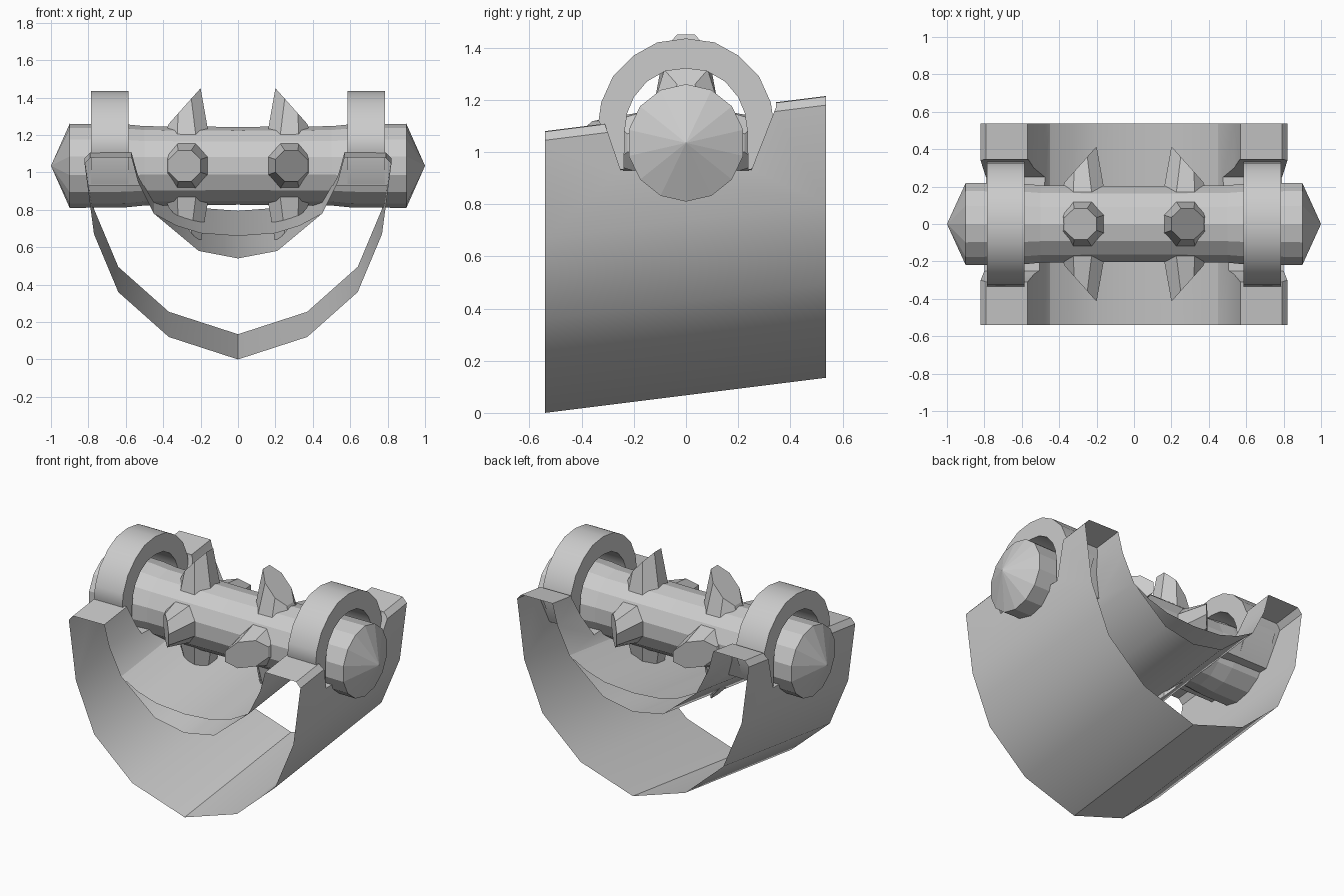
import bpy, bmesh, math
from mathutils import Matrix, Vector

if "Cube" in bpy.data.objects:
    bpy.data.objects.remove(bpy.data.objects["Cube"])

AXIS_Z = 1.035   # height of the roller axis
Y0, Y1 = -0.54, 0.537


def new_object(name, verts, faces, smooth=None):
    me = bpy.data.meshes.new(name)
    me.from_pydata(verts, [], faces)
    bm = bmesh.new()
    bm.from_mesh(me)
    bmesh.ops.recalc_face_normals(bm, faces=bm.faces)
    bm.to_mesh(me)
    bm.free()
    ob = bpy.data.objects.new(name, me)
    bpy.context.collection.objects.link(ob)
    if smooth:
        shade(ob, smooth)
    return ob


def shade(ob, angle):
    bpy.ops.object.select_all(action='DESELECT')
    ob.select_set(True)
    bpy.context.view_layer.objects.active = ob
    bpy.ops.object.shade_smooth_by_angle(angle=math.radians(angle))


def bridge(name, a, b, caps=True, closed=True, smooth=None):
    """Skin between two matching outlines."""
    n = len(a)
    faces = [(i, (i + 1) % n, n + (i + 1) % n, n + i)
             for i in range(n if closed else n - 1)]
    if caps:
        faces += [tuple(range(n))[::-1], tuple(range(n, 2 * n))]
    return new_object(name, a + b, faces, smooth)


def sheared(profile, y):
    return [(x, y, z + 0.125 * (y - Y0)) for x, z in profile]


# Cradle: hollow sloped trough body, outer half profile then inner half profile
half = [(0, 0), (.37, .12), (.64, .36), (.77, .67), (.82, 1.045), (.79, 1.078),
        (.57, 1.08), (.535, .95), (.45, .78), (.21, .58), (0, .54)]
loop = half + [(-x, z) for x, z in half[-2:0:-1]]
cradle = bridge("cradle", sheared(loop, Y0), sheared(loop, Y1))

# Notch for the roller bearings
notch = [(-.31, 1.105), (-.25, .93), (.25, .93), (.345, 1.172), (.345, 1.6), (-.31, 1.6)]
cutter = bridge("notch_cutter", [(-1.2, y, z) for y, z in notch],
                [(1.2, y, z) for y, z in notch])
cutter.hide_render = True
mod = cradle.modifiers.new("notch", 'BOOLEAN')
mod.object, mod.operation, mod.solver = cutter, 'DIFFERENCE', 'EXACT'
dg = bpy.context.evaluated_depsgraph_get()
cut = bpy.data.meshes.new_from_object(cradle.evaluated_get(dg))
cradle.modifiers.clear()
cradle.data = cut
bpy.data.objects.remove(cutter)

# Open both ends of the cradle
bm = bmesh.new()
bm.from_mesh(cut)
ends = [f for f in bm.faces if all(abs(v.co.y) > .53 for v in f.verts)
        and abs(f.normal.y) > .9]
bmesh.ops.delete(bm, geom=ends, context='FACES')
bm.to_mesh(cut)
bm.free()
shade(cradle, 35)

# Upper trough floor sheet
floor = [(-.45, .78), (-.33, .715), (-.2, .675), (0, .66),
         (.2, .675), (.33, .715), (.45, .78)]
bridge("trough_floor", sheared(floor, Y0), sheared(floor, Y1),
       caps=False, closed=False, smooth=35)

# Roller with pointed ends
N = 14
stations = [(-.9, .225), (-.6, .222), (-.5, .212), (0, .208),
            (.5, .212), (.6, .222), (.9, .225)]
verts = [(x, r * math.sin(2 * math.pi * i / N), AXIS_Z + r * math.cos(2 * math.pi * i / N))
         for x, r in stations for i in range(N)]
faces = [(k * N + i, k * N + (i + 1) % N, (k + 1) * N + (i + 1) % N, (k + 1) * N + i)
         for k in range(len(stations) - 1) for i in range(N)]
verts += [(-1, 0, AXIS_Z), (1, 0, AXIS_Z)]
last = (len(stations) - 1) * N
for i in range(N):
    faces += [(i, (i + 1) % N, len(verts) - 2),
              (last + i, last + (i + 1) % N, len(verts) - 1)]
new_object("roller", verts, faces)

# Bearing arches around the roller
outer = [(.25, .932), (.335, 1.12), (.325, 1.19), (.28, 1.29), (.2, 1.37), (.11, 1.42), (0, 1.435)]
inner = [(.238, .932), (.235, 1.08), (.225, 1.15), (.2, 1.21), (.15, 1.27), (.08, 1.31), (0, 1.32)]


def arch(h):
    return h + [(-y, z) for y, z in h[-2::-1]]


ring = arch(outer) + arch(inner)[::-1]
for side, label in ((-1, "left"), (1, "right")):
    bridge("bearing_" + label,
           [(side * .585, y, z) for y, z in ring],
           [(side * .785, y, z) for y, z in ring], smooth=35)

# Studs with slanted tips, four around the roller on each side
for side, label in ((-1, "left"), (1, "right")):
    for k in range(4):
        rot = Matrix.Rotation(k * math.pi / 2, 4, 'X')
        base, tip = [], []
        for i in range(8):
            a = math.radians(22.5 + 45 * i)
            c, s = math.cos(a), math.sin(a)
            tx = .285 + .092 * c
            for dst, p in ((base, (.275 + .13 * c, .13 * s, .16)),
                           (tip, (tx, .09 * s, .415 - 1.12 * (tx - .2)))):
                q = rot @ Vector((side * p[0], p[1], p[2]))
                dst.append((q.x, q.y, q.z + AXIS_Z))
        bridge(f"stud_{label}_{k + 1}", base, tip)
